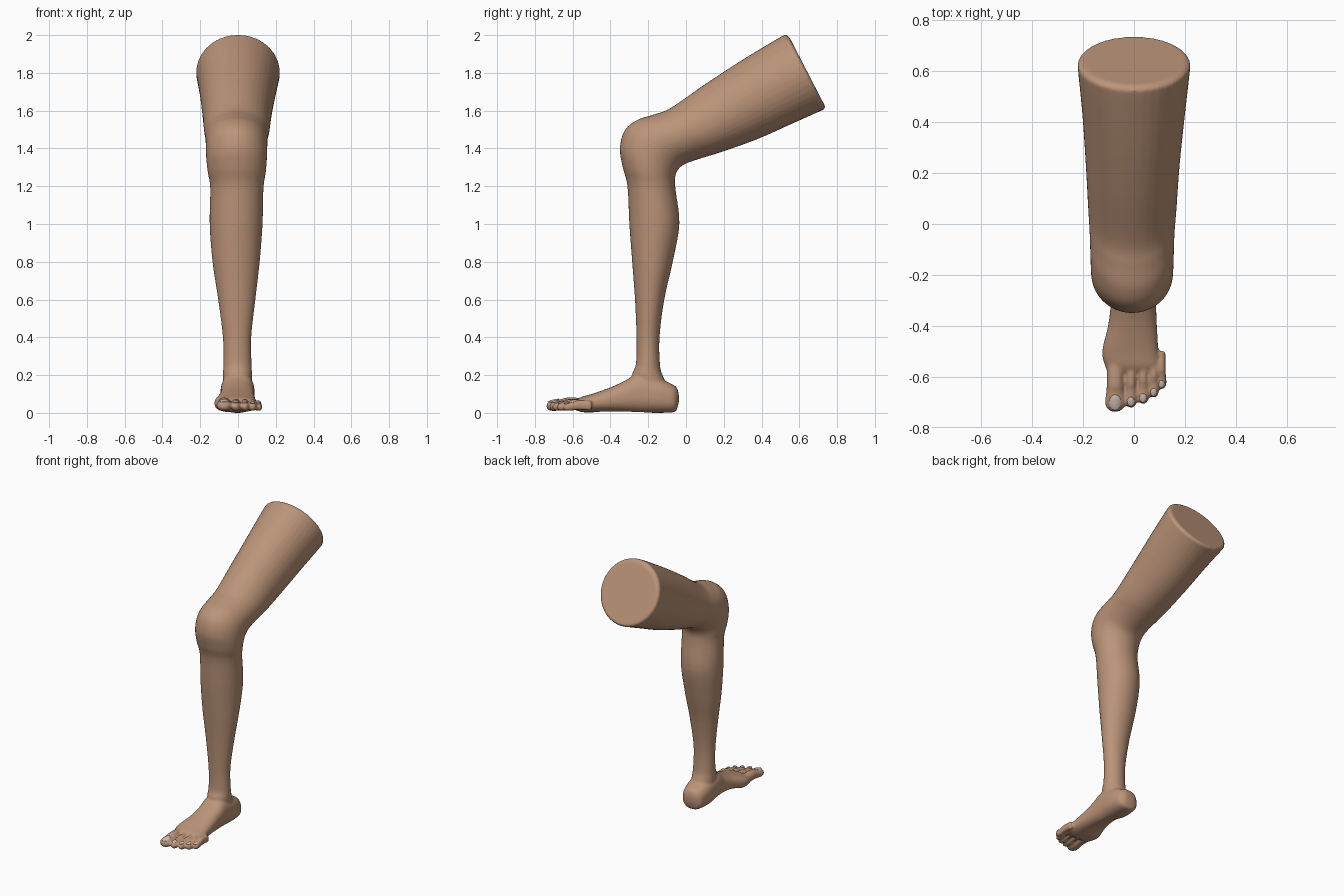
import bpy, bmesh, math
from mathutils import Vector, Matrix

if "Cube" in bpy.data.objects:
    bpy.data.objects.remove(bpy.data.objects["Cube"], do_unlink=True)


def material(name, rgb):
    m = bpy.data.materials.new(name)
    m.use_nodes = True
    m.diffuse_color = (*rgb, 1)
    m.node_tree.nodes["Principled BSDF"].inputs["Base Color"].default_value = (*rgb, 1)
    return m


SKIN = material("skin", (0.50, 0.295, 0.19))
NAIL = material("nail", (0.62, 0.52, 0.47))


def smooth_rows(rows, steps=5):
    """Fill in sections between the given ones with a Catmull-Rom curve."""
    out = []
    for i in range(len(rows) - 1):
        quad = [rows[max(i - 1, 0)], rows[i], rows[i + 1], rows[min(i + 2, len(rows) - 1)]]
        for s in range(steps):
            t = s / steps
            out.append([b + 0.5 * t * (c - a + t * (2 * a - 5 * b + 4 * c - d
                        + t * (3 * (b - c) + d - a))) for a, b, c, d in zip(*quad)])
    return out + [list(rows[-1])]


def loft(bm, rows, sides=40, power=1.0):
    """Rows: front/top point (y, z), back/bottom point (y, z), min x, max x."""
    rings = []
    for ay, az, by, bz, x0, x1 in smooth_rows(rows):
        ring = []
        for k in range(sides):
            a = math.tau * k / sides
            c, s = (math.copysign(abs(f) ** power, f) for f in (math.cos(a), math.sin(a)))
            ring.append(bm.verts.new(((x0 + x1) / 2 + (x1 - x0) / 2 * s,
                                      (ay + by) / 2 + (ay - by) / 2 * c,
                                      (az + bz) / 2 + (az - bz) / 2 * c)))
        rings.append(ring)
    for r, q in zip(rings, rings[1:]):
        for k in range(sides):
            n = (k + 1) % sides
            bm.faces.new((r[k], r[n], q[n], q[k]))
    bm.faces.new(rings[0])
    bm.faces.new(rings[-1])
    return [v for ring in rings for v in ring]


body = bmesh.new()

# Shin, knee and thigh
loft(body, [
    (-.27, .10, -.08, .10, -.08, .075),
    (-.285, .20, -.12, .19, -.08, .075),
    (-.265, .26, -.137, .25, -.078, .072),
    (-.262, .40, -.14, .40, -.08, .07),
    (-.27, .60, -.115, .60, -.105, .092),
    (-.285, .80, -.07, .80, -.135, .115),
    (-.30, 1.0, -.035, 1.0, -.15, .13),
    (-.31, 1.2, -.055, 1.18, -.147, .135),
    (-.335, 1.30, -.058, 1.245, -.16, .147),
    (-.35, 1.40, -.04, 1.29, -.168, .153),
    (-.325, 1.495, -.01, 1.315, -.17, .155),
    (-.26, 1.55, .04, 1.335, -.172, .157),
    (-.17, 1.58, .12, 1.36, -.175, .16),
    (-.08, 1.615, .20, 1.385, -.18, .167),
    (.10, 1.74, .38, 1.45, -.19, .18),
    (.30, 1.87, .56, 1.53, -.203, .2),
    (.50, 1.99, .71, 1.597, -.22, .22),
    (.53, 2.0, .73, 1.605, -.22, .22),
    (.548, 1.988, .737, 1.622, -.205, .205),
])

# Heel, instep and ball of the foot
foot = loft(body, [
    (-.038, .10, -.038, .055, -.03, .03),
    (-.05, .135, -.05, .015, -.06, .055),
    (-.08, .155, -.07, .003, -.08, .075),
    (-.15, .185, -.15, 0, -.092, .087),
    (-.25, .21, -.25, 0, -.092, .087),
    (-.32, .172, -.32, .003, -.092, .087),
    (-.40, .135, -.40, .005, -.102, .09),
    (-.50, .10, -.50, .003, -.125, .096),
    (-.56, .082, -.55, .004, -.115, .1),
    (-.59, .06, -.585, .015, -.1, .088),
], power=.8)

# Hollow the inner side of the sole into an arch
for v in foot:
    along = max(0, 1 - ((v.co.y + .33) / .15) ** 2)
    inner = min(1, max(0, (.03 - v.co.x) / .1))
    if v.co.z < .06:
        v.co.z += .035 * along * inner * (1 - v.co.z / .06)

# Toes, from the big toe outwards: x, base y, tip y, half width, top z
toes = [
    (-.074, -.53, -.738, .040, .072),
    (-.012, -.53, -.722, .024, .066),
    (.036, -.53, -.707, .023, .064),
    (.077, -.52, -.683, .021, .062),
    (.108, -.50, -.650, .020, .058),
]
for x, y0, y1, w, top in toes:
    length = y0 - y1
    rows = []
    for t, width, high, low in [(0, .8, top + .006, .012), (.45, .82, top + .01, .016),
                                (.65, .9, top, .013), (.82, 1, top - .004, .01),
                                (.94, .8, top - .012, .014), (1, .3, top - .027, .025)]:
        y = y0 - t * length
        rows.append((y, high, y, low, x - w * width, x + w * width))
    loft(body, rows, sides=24, power=.9)

bmesh.ops.recalc_face_normals(body, faces=body.faces)
mesh = bpy.data.meshes.new("leg")
body.to_mesh(mesh)
body.free()
mesh.materials.append(SKIN)
leg = bpy.data.objects.new("leg", mesh)
bpy.context.collection.objects.link(leg)

# Fuse the parts into one soft skin
fuse = leg.modifiers.new("fuse", "REMESH")
fuse.mode = "VOXEL"
fuse.voxel_size = .007
fuse.use_smooth_shade = True
soften = leg.modifiers.new("soften", "SMOOTH")
soften.factor = .5
soften.iterations = 6

# Toenails: thin domed plates on the toe tips
for i, (x, y0, y1, w, top) in enumerate(toes):
    bm = bmesh.new()
    place = (Matrix.Translation((x, y1 + .8 * w + .004, top - .006))
             @ Matrix.Rotation(math.radians(14), 4, "X")
             @ Matrix.Diagonal((w * .62, w * .8, .0048, 1)))
    bmesh.ops.create_uvsphere(bm, u_segments=20, v_segments=10, radius=1, matrix=place)
    # Curve the plate down around the toe
    for v in bm.verts:
        v.co.z -= .35 * (v.co.x - x) ** 2 / w
    for f in bm.faces:
        f.smooth = True
    nail_mesh = bpy.data.meshes.new(f"toenail_{i + 1}")
    bm.to_mesh(nail_mesh)
    bm.free()
    nail_mesh.materials.append(NAIL)
    bpy.context.collection.objects.link(bpy.data.objects.new(f"toenail_{i + 1}", nail_mesh))
